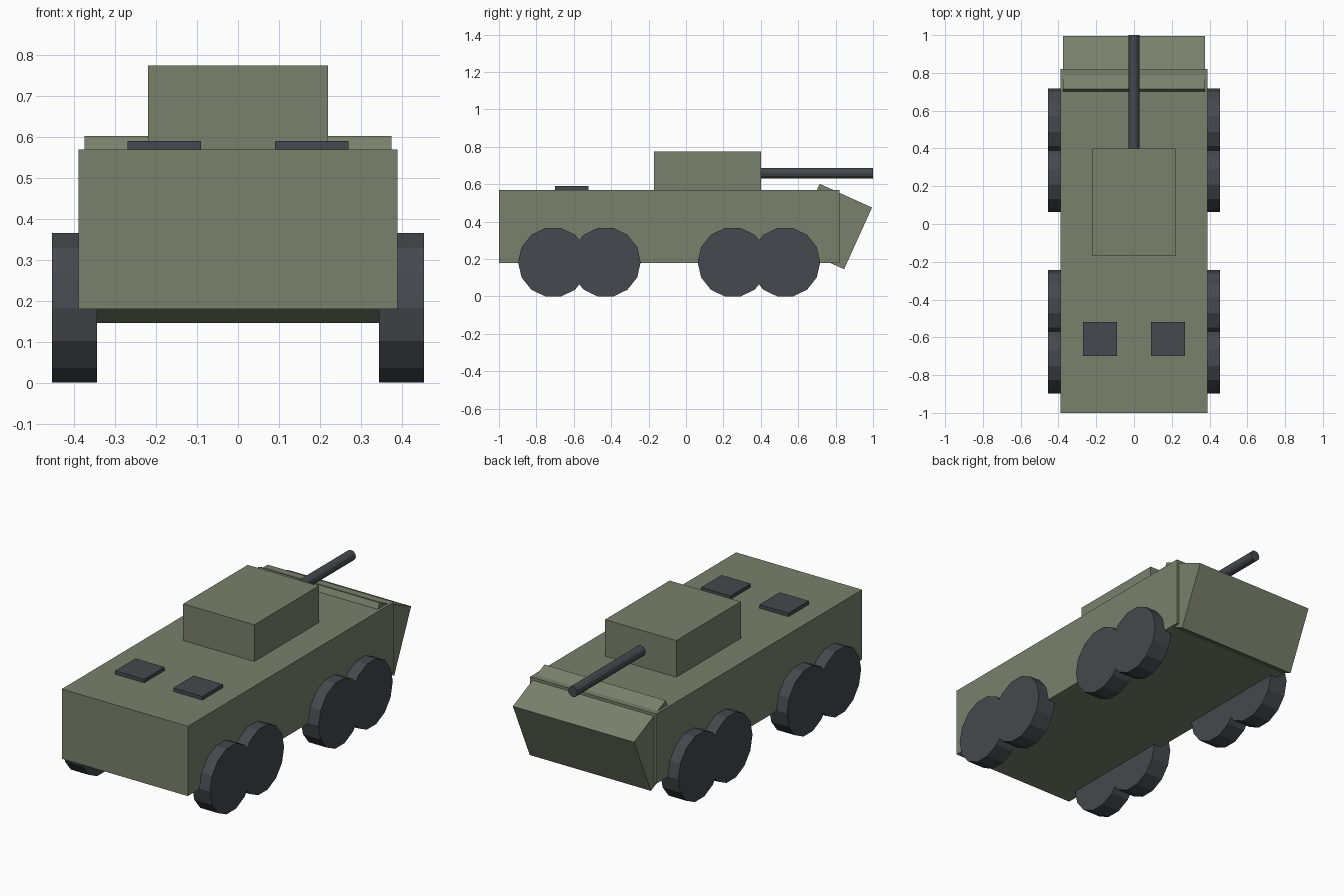
import bpy
from math import radians, pi

if "Cube" in bpy.data.objects:
    bpy.data.objects.remove(bpy.data.objects["Cube"])


def material(name, color):
    m = bpy.data.materials.new(name)
    m.diffuse_color = color
    m.use_nodes = True
    m.node_tree.nodes["Principled BSDF"].inputs["Base Color"].default_value = m.diffuse_color
    return m


OLIVE = material("olive_paint", (0.19, 0.22, 0.15, 1))
DARK = material("dark_metal", (0.06, 0.065, 0.075, 1))


def finish(name, mat):
    ob = bpy.context.object
    ob.name = name
    ob.data.materials.append(mat)
    return ob


def box(name, center, size, mat, pitch=0):
    bpy.ops.mesh.primitive_cube_add(size=1, location=center, rotation=(pitch, 0, 0))
    ob = finish(name, mat)
    ob.scale = size
    return ob


def cylinder(name, center, radius, depth, sides, rotation, mat):
    bpy.ops.mesh.primitive_cylinder_add(vertices=sides, radius=radius, depth=depth,
                                        location=center, rotation=rotation)
    return finish(name, mat)


# Hull, tilted nose plate block and turret
box("hull", (0, -0.09, 0.375), (0.78, 1.82, 0.39), OLIVE)
box("nose", (0, 0.78, 0.374), (0.75, 0.307, 0.362), OLIVE, radians(-24.4))
box("turret", (0, 0.115, 0.67), (0.44, 0.57, 0.21), OLIVE)

# Gun barrel
cylinder("gun_barrel", (0, 0.69, 0.659), 0.029, 0.62, 12, (pi / 2, 0, 0), DARK)

# Roof hatches and wheels, mirrored left and right
for side, s in (("left", -1), ("right", 1)):
    box(f"hatch_{side}", (s * 0.18, -0.61, 0.578), (0.18, 0.18, 0.024), DARK)
    for i, y in enumerate((-0.71, -0.43, 0.25, 0.53)):
        cylinder(f"wheel_{side}_{i + 1}", (s * 0.4, y, 0.183), 0.1877, 0.11, 14,
                 (0, pi / 2, 0), DARK)

# Wheel rims: turn so each wheel rests on a flat
bpy.context.view_layer.update()
for ob in bpy.data.objects:
    if ob.name.startswith("wheel"):
        # first vertex of the circle points along y
        ob.rotation_euler = (0, pi / 2, 0)
